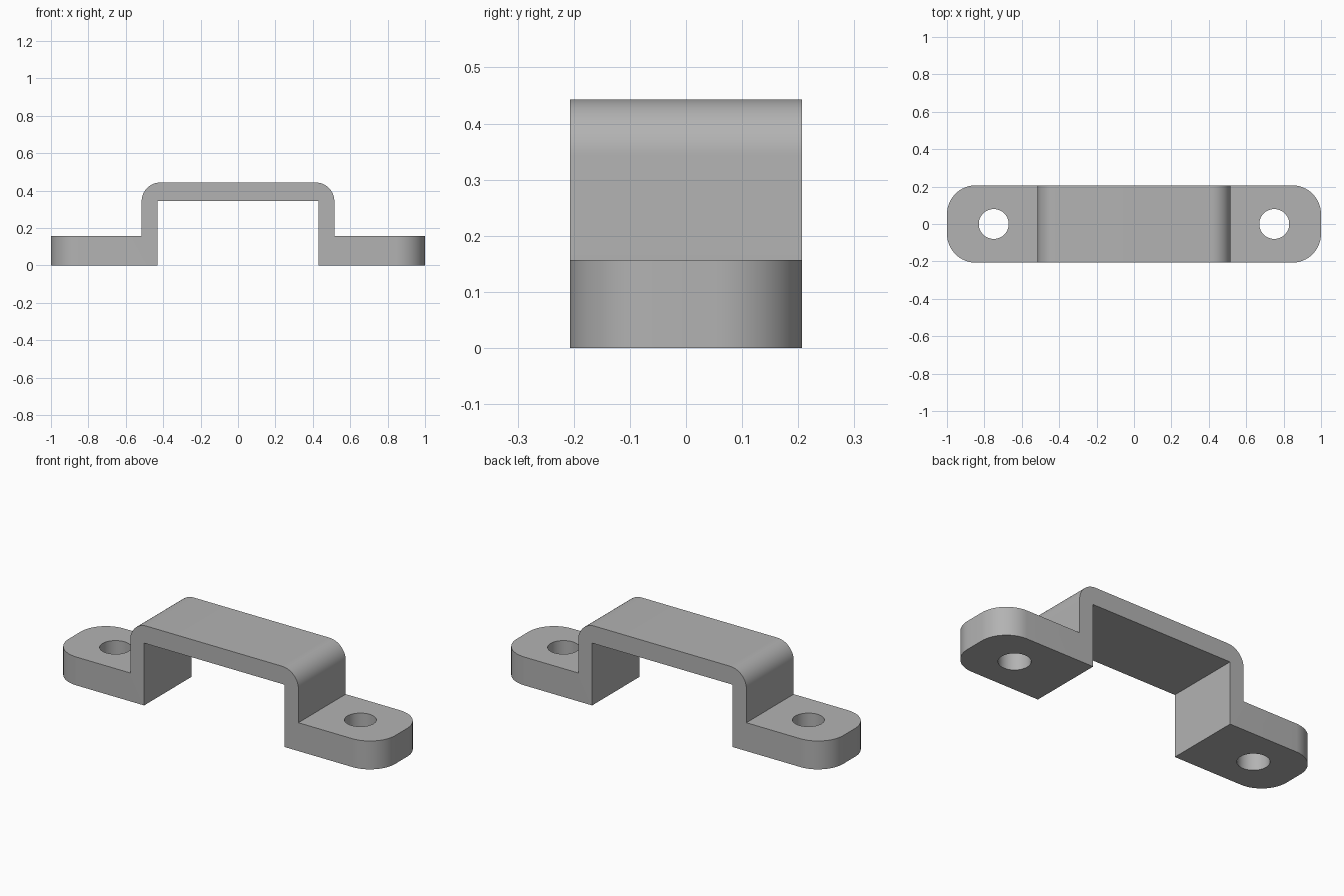
import bpy, bmesh, math

cube = bpy.data.objects.get("Cube")
if cube:
    bpy.data.objects.remove(cube, do_unlink=True)

HALF_DEPTH, FOOT_TOP, TOP = 0.207, 0.157, 0.443
INNER, OUTER, CEILING = 0.43, 0.515, 0.345
HOLE_X, HOLE_R = 0.75, 0.08

# Plain grey finish
grey = bpy.data.materials.new("plain grey")
grey.use_nodes = True
colour = (0.45, 0.45, 0.45, 1)
grey.diffuse_color = colour
grey.node_tree.nodes["Principled BSDF"].inputs["Base Color"].default_value = colour

# Strap outline: right half, mirrored to the left, extruded front to back
half = [(INNER, CEILING), (INNER, 0), (1, 0), (1, FOOT_TOP), (OUTER, FOOT_TOP), (OUTER, TOP)]
outline = half + [(-x, z) for x, z in reversed(half)]
bm = bmesh.new()
face = bm.faces.new([bm.verts.new((x, -HALF_DEPTH, z)) for x, z in outline])
extruded = bmesh.ops.extrude_face_region(bm, geom=[face])["geom"]
bmesh.ops.translate(bm, vec=(0, 2 * HALF_DEPTH, 0),
                    verts=[g for g in extruded if isinstance(g, bmesh.types.BMVert)])
bmesh.ops.recalc_face_normals(bm, faces=bm.faces)


def round_edges(test, radius):
    edges = [e for e in bm.edges if all(test(v.co) for v in e.verts)
             and abs(e.verts[0].co.x - e.verts[1].co.x) < 0.001]
    bmesh.ops.bevel(bm, geom=edges, offset=radius, segments=16, profile=0.5, affect='EDGES')


# Rounded shoulders, then rounded foot ends
round_edges(lambda p: p.z > TOP - 0.001, 0.1)
ends = [e for e in bm.edges if all(abs(v.co.x) > 0.999 for v in e.verts)
        and abs(e.verts[0].co.z - e.verts[1].co.z) > 0.1]
bmesh.ops.bevel(bm, geom=ends, offset=0.155, segments=16, profile=0.5, affect='EDGES')

mesh = bpy.data.meshes.new("mounting_strap")
bm.to_mesh(mesh)
bm.free()
mesh.materials.append(grey)
strap = bpy.data.objects.new("mounting_strap", mesh)
bpy.context.collection.objects.link(strap)

# Screw holes through both feet
for side in (-1, 1):
    bpy.ops.mesh.primitive_cylinder_add(vertices=48, radius=HOLE_R, depth=0.5,
                                        location=(side * HOLE_X, 0, FOOT_TOP / 2))
    cutter = bpy.context.object
    cutter.name = "hole_cutter"
    cutter.hide_render = True
    cutter.data.materials.append(grey)
    cut = strap.modifiers.new("screw_hole", 'BOOLEAN')
    cut.operation, cut.solver, cut.object = 'DIFFERENCE', 'EXACT', cutter
    bpy.ops.object.select_all(action='DESELECT')
    strap.select_set(True)
    bpy.context.view_layer.objects.active = strap
    bpy.ops.object.modifier_apply(modifier=cut.name)
    bpy.data.objects.remove(cutter, do_unlink=True)

bpy.ops.object.shade_smooth_by_angle(angle=math.radians(30))
